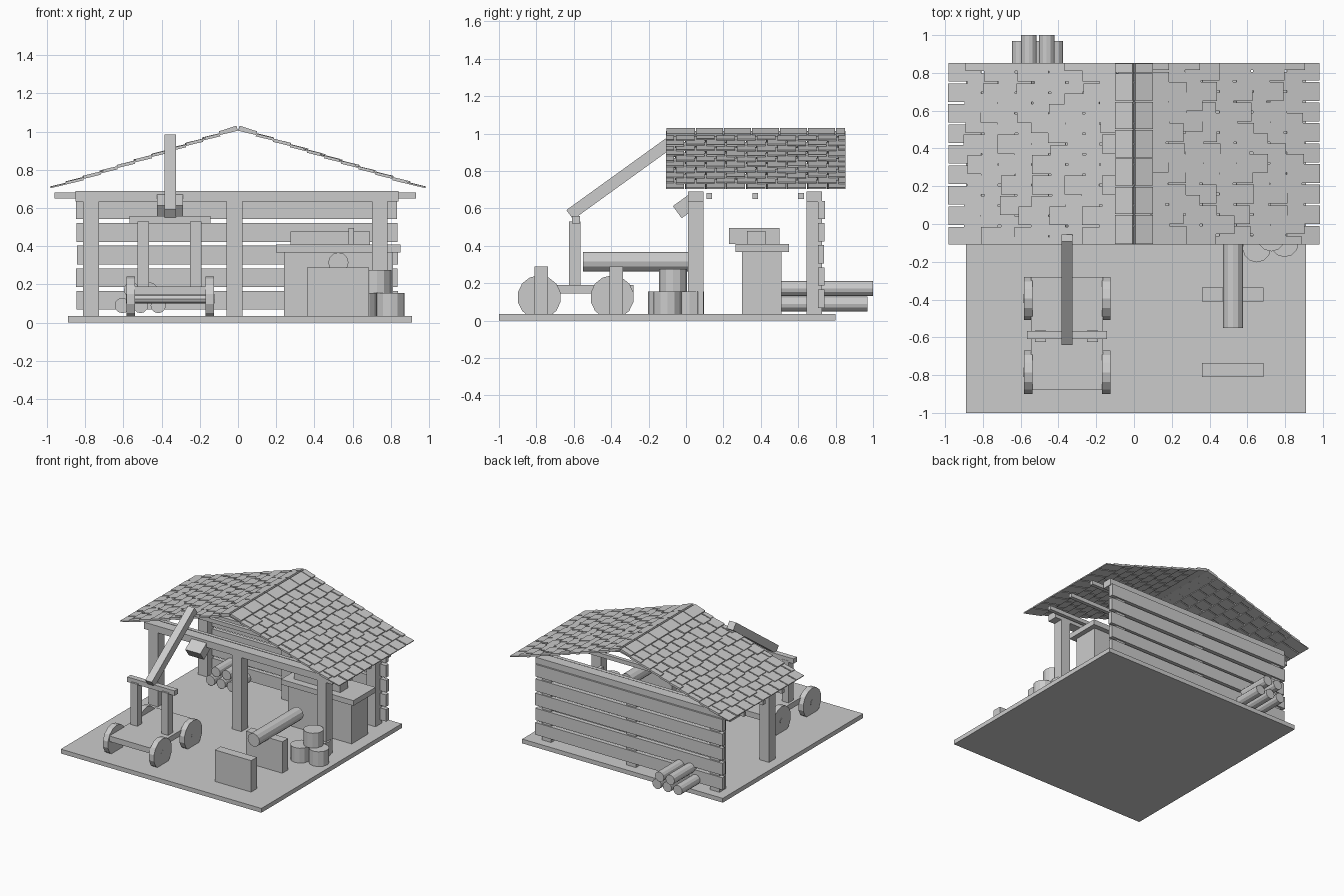
import bpy, bmesh, math, random
from mathutils import Matrix, Vector

if "Cube" in bpy.data.objects:
    bpy.data.objects.remove(bpy.data.objects["Cube"])

random.seed(4)


def make(name, bm):
    me = bpy.data.meshes.new(name)
    bm.to_mesh(me)
    bm.free()
    ob = bpy.data.objects.new(name, me)
    bpy.context.collection.objects.link(ob)
    return ob


def add_box(bm, x, y, z, m=Matrix()):
    """Box from (min, max) ranges, placed by matrix m."""
    c = Vector([(r[0] + r[1]) / 2 for r in (x, y, z)])
    s = [r[1] - r[0] for r in (x, y, z)]
    bmesh.ops.create_cube(bm, size=1, matrix=m @ Matrix.Translation(c) @ Matrix.Diagonal((*s, 1)))


def box(name, x, y, z, m=Matrix()):
    bm = bmesh.new()
    add_box(bm, x, y, z, m)
    return make(name, bm)


def cyl(name, a, b, r, n):
    """Flat-sided cylinder between points a and b."""
    a, b = Vector(a), Vector(b)
    d = b - a
    bm = bmesh.new()
    m = Matrix.Translation((a + b) / 2) @ d.to_track_quat('Z', 'Y').to_matrix().to_4x4()
    bmesh.ops.create_cone(bm, cap_ends=True, segments=n, radius1=r, radius2=r, depth=d.length, matrix=m)
    return make(name, bm)


# Ground slab
box("base", (-.89, .91), (-1, .8), (0, .035))

# Posts and long beams
for side, y in (("front", .01), ("back", .645)):
    for x in (-.81, -.06, .70):
        box(side + "_post", (x, x + .083), (y, y + .083), (.035, .66))
    box(side + "_beam", (-.85, .84), (y, y + .083), (.635, .69))
for y in (.11, .355, .60):
    box("tie_beam", (-.96, .93), (y, y + .03), (.65, .682))

# Back wall planks
for i in range(5):
    z = .068 + i * .1185
    j = random.uniform(-.008, .008)
    box("wall_plank", (-.84 + j, .84 + j), (.705, .735 + abs(j)), (z, z + .098))

# Shingled roof: staggered tilted boards on both slopes
Y0, Y1, W, PITCH, T = -.108, .853, .1086, .094, .007
SLOPE = math.atan2(.315, .98)
LEN = 1.027
for side, sx in (("right", 1), ("left", -1)):
    face = Matrix.Translation((0, 0, 1.005)) @ Matrix.Rotation(SLOPE, 4, 'Y')
    if sx < 0:
        face = Matrix.Translation((0, .745, 0)) @ Matrix.Rotation(math.pi, 4, 'Z') @ face
    bm = bmesh.new()
    for row in range(11):
        butt = LEN - row * PITCH
        start = Y0 - (W / 2 if row % 2 else 0)
        for k in range(10):
            a = max(start + k * W, Y0)
            b = min(start + (k + 1) * W - .010, Y1)
            if b - a < .01:
                continue
            slip = 0 if row == 0 else random.uniform(-.014, .012)
            head = max(butt - .178, 0)
            tilt = Matrix.Translation((head, 0, 0)) @ Matrix.Rotation(-T / PITCH, 4, 'Y')
            add_box(bm, (0, butt + slip - head), (a, b),
                    (0, T + random.uniform(0, .003)), face @ tilt)
    make(side + "_shingles", bm)
    # Ridge caps
    bm = bmesh.new()
    edges = [Y0, .05, .20, .35, .50, .65, .80, Y1]
    if sx < 0:
        edges = [.745 - e for e in reversed(edges)]
    for a, b in zip(edges, edges[1:]):
        add_box(bm, (0, .096), (a + .003, b - .003), (.008, .027), face)
    make(side + "_ridge_caps", bm)

# Wheeled lifting frame
box("cart_bed", (-.545, -.165), (-.88, -.28), (.145, .19))
for y in (-.785, -.395):
    cyl("axle", (-.586, y, .125), (-.124, y, .125), .024, 8)
    for x in (-.583, -.17):
        cyl("wheel", (x, y, .125), (x + .045, y, .125), .117, 14)
for x in (-.525, -.25):
    box("cart_upright", (x, x + .06), (-.625, -.565), (.19, .53))
box("cart_crossbar", (-.567, -.143), (-.61, -.567), (.518, .558))
ang = math.atan2(.375, .52)
arm = Matrix.Translation((-.355, -.615, .557)) @ Matrix.Rotation(ang, 4, 'X')
box("swing_arm", (-.03, .03), (0, .675), (-.02, .042), arm)
weight = Matrix.Translation((-.357, .002, .615)) @ Matrix.Rotation(ang, 4, 'X')
box("counterweight", (-.068, .068), (-.06, .06), (-.04, .04), weight)

# Workbench with crossed pieces on top
box("bench_body", (.24, .81), (.30, .51), (.035, .37))
box("bench_top", (.20, .85), (.265, .55), (.368, .41))
box("bench_bar", (.275, .69), (.325, .425), (.41, .478))
box("bench_plate", (.577, .606), (.23, .50), (.41, .495))

# Log resting on two sawing blocks
for y in (-.81, -.41):
    box("saw_block", (.36, .685), (y, y + .073), (.035, .29))
cyl("saw_log", (.525, -.55, .315), (.525, .015, .315), .053, 12)

# Cut stumps, three below and one on top
for x, y, z in ((.65, -.128, .035), (.797, -.10, .035), (.725, .02, .035), (.727, -.07, .155)):
    cyl("stump", (x, y, z), (x, y, z + .12), .075, 12)

# Log pile through the back wall
for x, z, y in ((-.605, .09, .97), (-.51, .09, .97), (-.417, .09, .97),
                (-.557, .172, 1), (-.462, .172, 1)):
    cyl("pile_log", (x, .51, z), (x, y, z), .04, 12)
